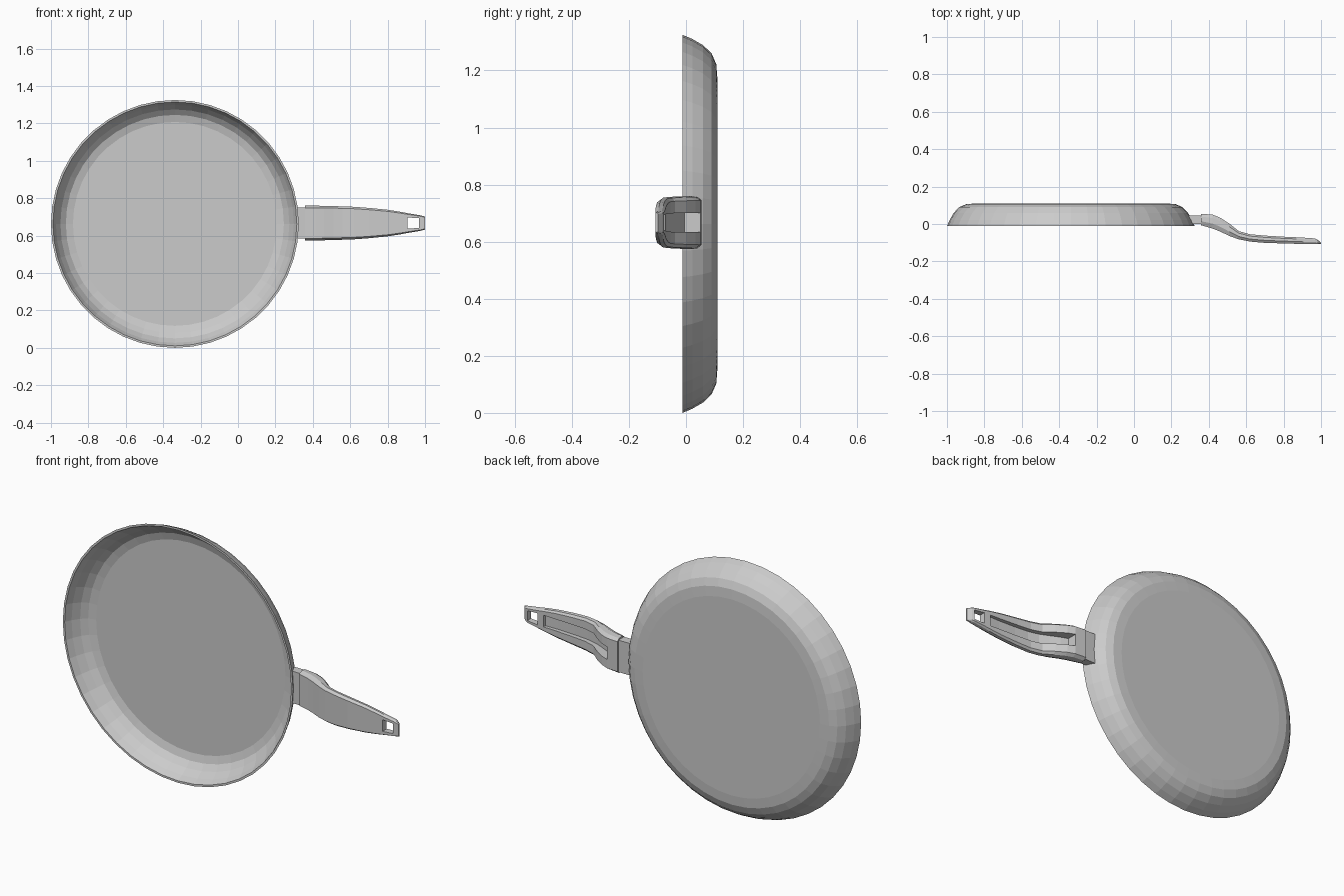
import bpy, bmesh
from math import sin, cos, tau

if "Cube" in bpy.data.objects:
    bpy.data.objects.remove(bpy.data.objects["Cube"])

CX, CZ = -0.3375, 0.6625   # pan centre
HZ = 0.667                 # handle centre line


def finish(bm, name):
    bmesh.ops.remove_doubles(bm, verts=bm.verts, dist=1e-5)
    bmesh.ops.dissolve_degenerate(bm, edges=bm.edges, dist=1e-5)
    bmesh.ops.recalc_face_normals(bm, faces=bm.faces)
    me = bpy.data.meshes.new(name)
    bm.to_mesh(me)
    bm.free()
    ob = bpy.data.objects.new(name, me)
    bpy.context.collection.objects.link(ob)
    return ob


# Pan body: lathed shell, opening towards -y
def build_pan(segs=44):
    profile = [  # (radius, y): inside floor, wall, rim, outside wall, base
        (0.545, 0.094), (0.583, 0.083), (0.612, 0.058), (0.636, 0.022), (0.652, -0.012),
        (0.6625, -0.012), (0.648, 0.022), (0.626, 0.060), (0.597, 0.090), (0.56, 0.106),
        (0.51, 0.110)]
    bm = bmesh.new()
    rings = [[bm.verts.new((CX + r * cos(tau * i / segs), y, CZ + r * sin(tau * i / segs)))
              for i in range(segs)] for r, y in profile]
    for a, b in zip(rings, rings[1:]):
        for i in range(segs):
            j = (i + 1) % segs
            bm.faces.new((a[i], a[j], b[j], b[i]))
    bm.faces.new(rings[0])
    bm.faces.new(rings[-1])
    return finish(bm, "pan_body")


# Bracket: short block with a slanted end that follows the pan wall
def build_bracket():
    bm = bmesh.new()
    outline = [(0.312, 0.0), (0.37, 0.0), (0.37, 0.046), (0.29, 0.046)]
    low, high = [[bm.verts.new((x, y, HZ + s * 0.083)) for x, y in outline] for s in (-1, 1)]
    bm.faces.new(low)
    bm.faces.new(high)
    for i in range(4):
        j = (i + 1) % 4
        bm.faces.new((low[i], low[j], high[j], high[i]))
    return finish(bm, "handle_bracket")


# Handle: lofted grip with a groove in the back and a hanging hole
def build_handle():
    stations = [  # x, front y, back y, half width, half groove, groove depth
        (0.357, -0.006, 0.055, 0.093, 0.033, 0),
        (0.420, -0.024, 0.050, 0.093, 0.033, 0),
        (0.420, -0.024, 0.050, 0.093, 0.033, 0.056),
        (0.460, -0.040, 0.034, 0.092, 0.033, 0.054),
        (0.510, -0.064, 0.002, 0.091, 0.033, 0.046),
        (0.560, -0.082, -0.038, 0.089, 0.033, 0.028),
        (0.620, -0.094, -0.055, 0.087, 0.032, 0.024),
        (0.700, -0.101, -0.062, 0.081, 0.031, 0.023),
        (0.800, -0.104, -0.068, 0.071, 0.030, 0.020),
        (0.870, -0.106, -0.071, 0.060, 0.030, 0.016),
        (0.870, -0.106, -0.071, 0.060, 0.030, 0),
        (0.907, -0.107, -0.073, 0.053, 0.030, 0),
        (0.967, -0.107, -0.077, 0.043, 0.026, 0),
        (0.980, -0.107, -0.083, 0.040, 0.025, 0),
        (0.999, -0.107, -0.098, 0.035, 0.022, 0)]
    hole = 11
    bm = bmesh.new()
    rings = []
    for x, yf, yb, w, g, d in stations:
        t = yb - yf
        half = [(g, yf), (w * 0.88, yf), (w, yf + t * 0.35), (w * 0.97, yf + t * 0.75),
                (w * 0.84, yb), (g, yb), (g, yb - d)]
        pts = half + [(-z, y) for z, y in reversed(half)]
        rings.append([bm.verts.new((x, y, HZ + z)) for z, y in pts])
    n = len(rings[0])
    floor, front = 6, n - 1    # strips crossing the centre line
    for k, (a, b) in enumerate(zip(rings, rings[1:])):
        for i in range(n):
            if k == hole and i in (floor, front):
                continue
            j = (i + 1) % n
            bm.faces.new((a[i], a[j], b[j], b[i]))
    bm.faces.new(rings[0])
    bm.faces.new(rings[-1])
    # walls of the hanging hole
    a, b = rings[hole], rings[hole + 1]
    for r in (a, b):
        bm.faces.new((r[0], r[6], r[7], r[13]))
    for f, g in ((0, 6), (13, 7)):
        bm.faces.new((a[f], b[f], b[g], a[g]))
    return finish(bm, "handle_grip")


build_pan()
build_bracket()
build_handle()
